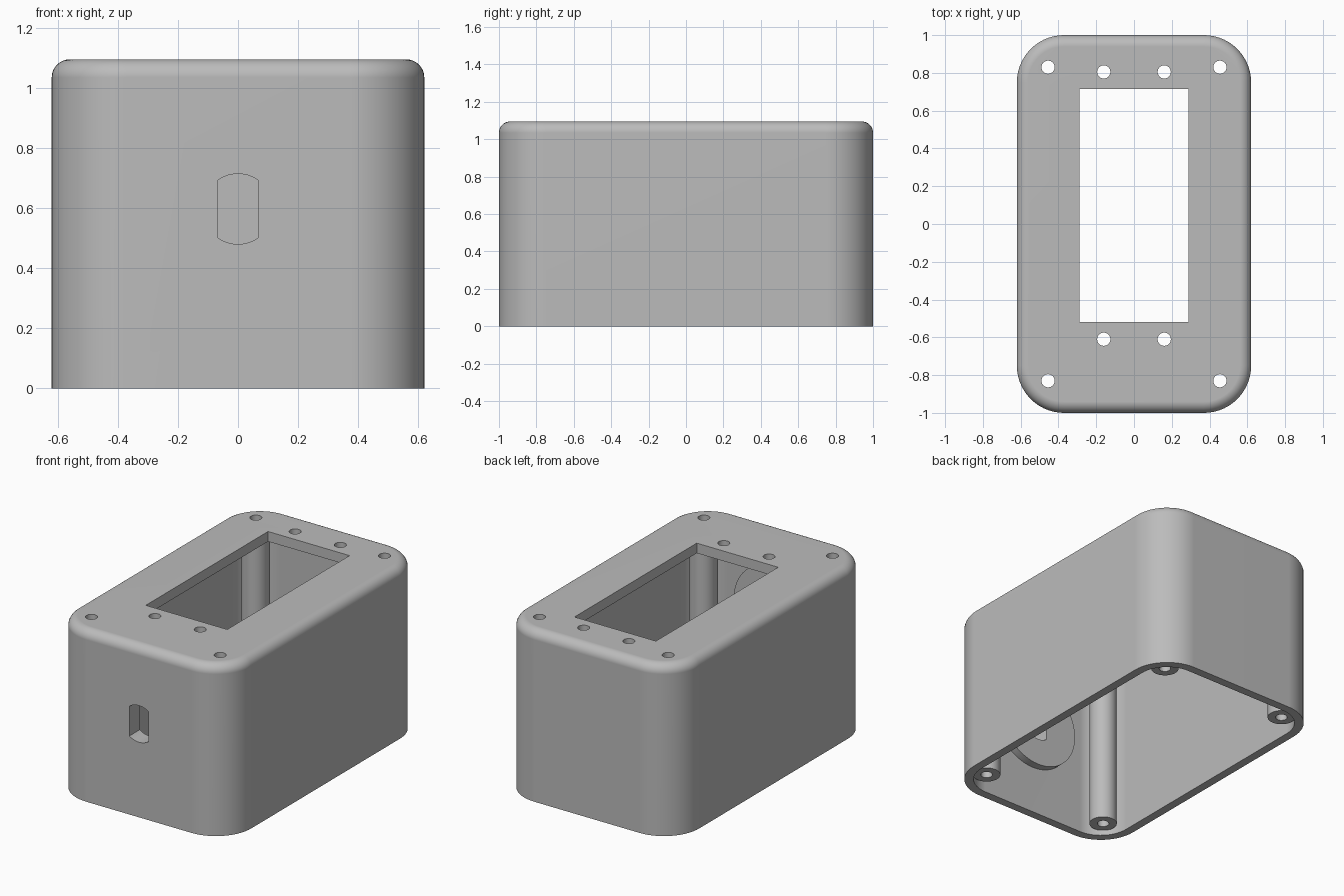
import bpy
import bmesh
from math import sin, cos, pi, asin
from mathutils import Matrix

if "Cube" in bpy.data.objects:
    bpy.data.objects.remove(bpy.data.objects["Cube"], do_unlink=True)

HALF_X, HALF_Y, HEIGHT = 0.62, 1.0, 1.095
CORNER, WALL, LID = 0.25, 0.055, 0.064
SLOT_Z = 0.597

grey = bpy.data.materials.new("plain_grey")
grey.use_nodes = True
colour = (0.5, 0.5, 0.5, 1)
grey.diffuse_color = colour
grey.node_tree.nodes["Principled BSDF"].inputs["Base Color"].default_value = colour


def arc(cx, cy, r, start, end, steps):
    return [(cx + r * cos(start + (end - start) * i / steps),
             cy + r * sin(start + (end - start) * i / steps))
            for i in range(steps + 1)]


def rounded_rect(hx, hy, r):
    points = []
    for i, (sx, sy) in enumerate([(1, 1), (-1, 1), (-1, -1), (1, -1)]):
        points += arc(sx * (hx - r), sy * (hy - r), r, i * pi / 2, (i + 1) * pi / 2, 14)
    return points


def circle(cx, cy, r, steps=40):
    return arc(cx, cy, r, 0, 2 * pi, steps)[:-1]


def rectangle(x0, x1, y0, y1):
    return [(x0, y0), (x1, y0), (x1, y1), (x0, y1)]


def prism(name, points, low, high, along_y=False, round_top=0):
    """Extrude a profile along z, or an x-z profile along y."""
    bm = bmesh.new()
    face = bm.faces.new([bm.verts.new((x, y, low)) for x, y in points])
    moved = bmesh.ops.extrude_face_region(bm, geom=[face])["geom"]
    top = [v for v in moved if isinstance(v, bmesh.types.BMVert)]
    bmesh.ops.translate(bm, verts=top, vec=(0, 0, high - low))
    if round_top:
        rim = [e for e in bm.edges if all(v in top for v in e.verts)]
        bmesh.ops.bevel(bm, geom=rim, offset=round_top, segments=8,
                        profile=0.5, affect='EDGES')
    if along_y:
        bm.transform(Matrix(((1, 0, 0, 0), (0, 0, 1, 0), (0, 1, 0, 0), (0, 0, 0, 1))))
    bmesh.ops.recalc_face_normals(bm, faces=bm.faces)
    mesh = bpy.data.meshes.new(name)
    bm.to_mesh(mesh)
    bm.free()
    mesh.materials.append(grey)
    obj = bpy.data.objects.new(name, mesh)
    bpy.context.collection.objects.link(obj)
    return obj


def combine(target, tool, operation):
    mod = target.modifiers.new(operation, 'BOOLEAN')
    mod.operation, mod.solver, mod.object = operation, 'EXACT', tool
    bpy.context.view_layer.objects.active = target
    bpy.ops.object.modifier_apply(modifier=mod.name)
    bpy.data.objects.remove(tool, do_unlink=True)


# Open-bottomed shell with a rounded top edge
case = prism("enclosure", rounded_rect(HALF_X, HALF_Y, CORNER), 0, HEIGHT, round_top=0.06)
cavity = rounded_rect(HALF_X - WALL, HALF_Y - WALL, CORNER - WALL)
combine(case, prism("cavity", cavity, -0.1, HEIGHT - LID), 'DIFFERENCE')

# Corner screw posts
corners = [(sx * 0.455, sy * 0.83) for sx in (-1, 1) for sy in (-1, 1)]
for x, y in corners:
    combine(case, prism("post", circle(x, y, 0.082), 0.035, HEIGHT - 0.03), 'UNION')

# Round boss behind the front wall
boss = circle(0, SLOT_Z, 0.29, 64)
combine(case, prism("boss", boss, -HALF_Y + 0.02, -0.895, along_y=True), 'UNION')

# Screw holes through the posts and the top plate
plate_holes = [(sx * 0.16, y) for sx in (-1, 1) for y in (0.805, -0.61)]
for x, y in corners + plate_holes:
    combine(case, prism("hole", circle(x, y, 0.035, 24), -0.1, HEIGHT + 0.1), 'DIFFERENCE')

# Rectangular window in the top
window = rectangle(-0.288, 0.288, -0.52, 0.715)
combine(case, prism("window", window, HEIGHT - 0.2, HEIGHT + 0.1), 'DIFFERENCE')

# Double-flat slot through the front wall and boss
radius = 0.117
a = asin(0.068 / radius)
slot = (arc(0, SLOT_Z, radius, pi / 2 - a, pi / 2 + a, 12)
        + arc(0, SLOT_Z, radius, 3 * pi / 2 - a, 3 * pi / 2 + a, 12))
combine(case, prism("slot", slot, -HALF_Y - 0.1, -0.8, along_y=True), 'DIFFERENCE')

# Smooth curves, crisp edges
bpy.ops.object.select_all(action='DESELECT')
case.select_set(True)
bpy.context.view_layer.objects.active = case
bpy.ops.object.shade_smooth_by_angle(angle=pi / 6)
normals = case.modifiers.new("weighted_normals", 'WEIGHTED_NORMAL')
normals.keep_sharp = True
